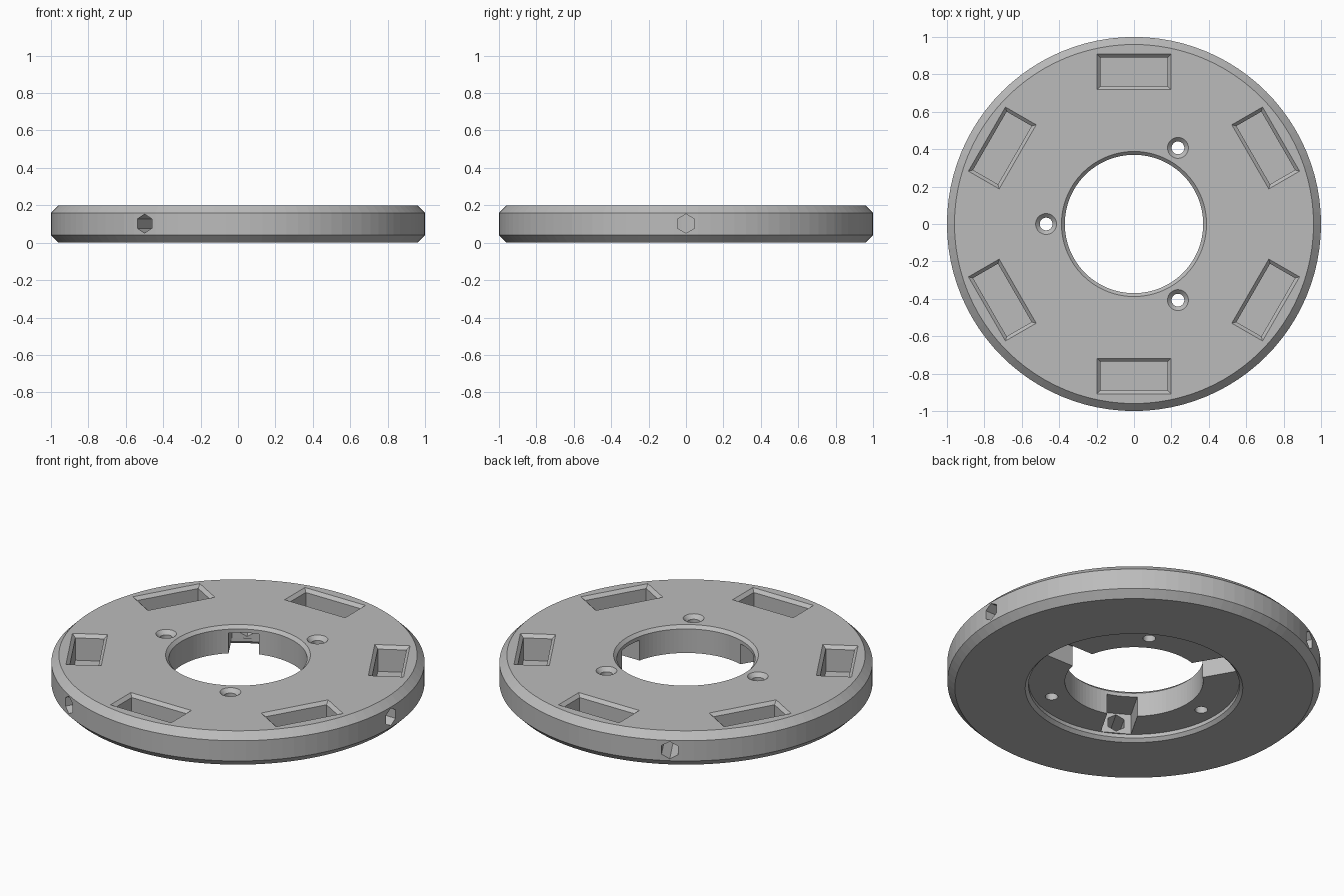
import bpy, bmesh
from math import radians, sin, cos, pi
from mathutils import Matrix, Vector

cube = bpy.data.objects.get("Cube")
if cube:
    bpy.data.objects.remove(cube)

grey = bpy.data.materials.new("matte grey")
grey.use_nodes = True
grey.diffuse_color = (0.5, 0.5, 0.5, 1)
grey.node_tree.nodes["Principled BSDF"].inputs["Base Color"].default_value = (0.5, 0.5, 0.5, 1)


def finish(name, bm, matrix=None):
    """Turn a bmesh into a linked object with outward normals."""
    if matrix:
        bm.transform(matrix)
    bmesh.ops.recalc_face_normals(bm, faces=bm.faces)
    mesh = bpy.data.meshes.new(name)
    bm.to_mesh(mesh)
    bm.free()
    mesh.materials.append(grey)
    obj = bpy.data.objects.new(name, mesh)
    bpy.context.collection.objects.link(obj)
    return obj


def skin(name, rings, closed=False, matrix=None):
    """Bridge equal point rings; cap the ends, or join last to first."""
    bm = bmesh.new()
    loops = [[bm.verts.new(p) for p in ring] for ring in rings]
    n = len(loops[0])
    pairs = list(zip(loops, loops[1:]))
    if closed:
        pairs.append((loops[-1], loops[0]))
    else:
        bm.faces.new(loops[0])
        bm.faces.new(loops[-1])
    for a, b in pairs:
        for i in range(n):
            j = (i + 1) % n
            bm.faces.new((a[i], a[j], b[j], b[i]))
    return finish(name, bm, matrix)


def circle(r, z, n):
    return [Vector((r * cos(2 * pi * i / n), r * sin(2 * pi * i / n), z)) for i in range(n)]


def rect(hx, hy, z):
    return [Vector((x, y, z)) for x, y in ((-hx, -hy), (hx, -hy), (hx, hy), (-hx, hy))]


def placed(angle, x=0, z=0):
    """Move out along a spoke at the given angle."""
    return Matrix.Rotation(radians(angle), 4, "Z") @ Matrix.Translation((x, 0, z))


# Chamfered disc with a centre bore and a shallow round recess underneath
profile = [(0.37, 0.04), (0.37, 0.182), (0.388, 0.2), (0.96, 0.2), (1, 0.16),
           (1, 0.04), (0.96, 0), (0.583, 0), (0.565, 0.018), (0.565, 0.04)]
disc = skin("disc_body", [circle(r, z, 96) for r, z in profile], closed=True)

cutters = []

# Six chamfered rectangular pockets in the top
for k in range(6):
    rings = [rect(0.077 + d, 0.18 + d, z) for d, z in ((0, 0.05), (0, 0.182), (0.038, 0.22))]
    cutters.append(skin("pocket_cutter", rings, matrix=placed(30 + 60 * k, 0.813)))

# Three countersunk screw holes
for k in range(3):
    rings = [circle(r, z, 32) for r, z in ((0.034, -0.1), (0.034, 0.178), (0.076, 0.22))]
    cutters.append(skin("screw_hole_cutter", rings, matrix=placed(60 + 120 * k, 0.47)))

# Three slots off the bore, each with a hexagonal hole out to the rim
for k in range(3):
    slot = [rect(0.128, 0.082, z) for z in (0.02, 0.16)]
    cutters.append(skin("slot_cutter", slot, matrix=placed(120 * k, 0.429)))
    along_spoke = placed(120 * k, 0, 0.102) @ Matrix.Rotation(pi / 2, 4, "Y")
    hexagon = [circle(0.051, z, 6) for z in (0.5, 1.1)]
    cutters.append(skin("hex_hole_cutter", hexagon, matrix=along_spoke))

# Cut everything out of the disc
bpy.context.view_layer.objects.active = disc
for cutter in cutters:
    cutter.hide_render = True
    mod = disc.modifiers.new("cut", "BOOLEAN")
    mod.operation = "DIFFERENCE"
    mod.solver = "EXACT"
    mod.object = cutter
    bpy.ops.object.modifier_apply(modifier=mod.name)
    bpy.data.objects.remove(cutter)
